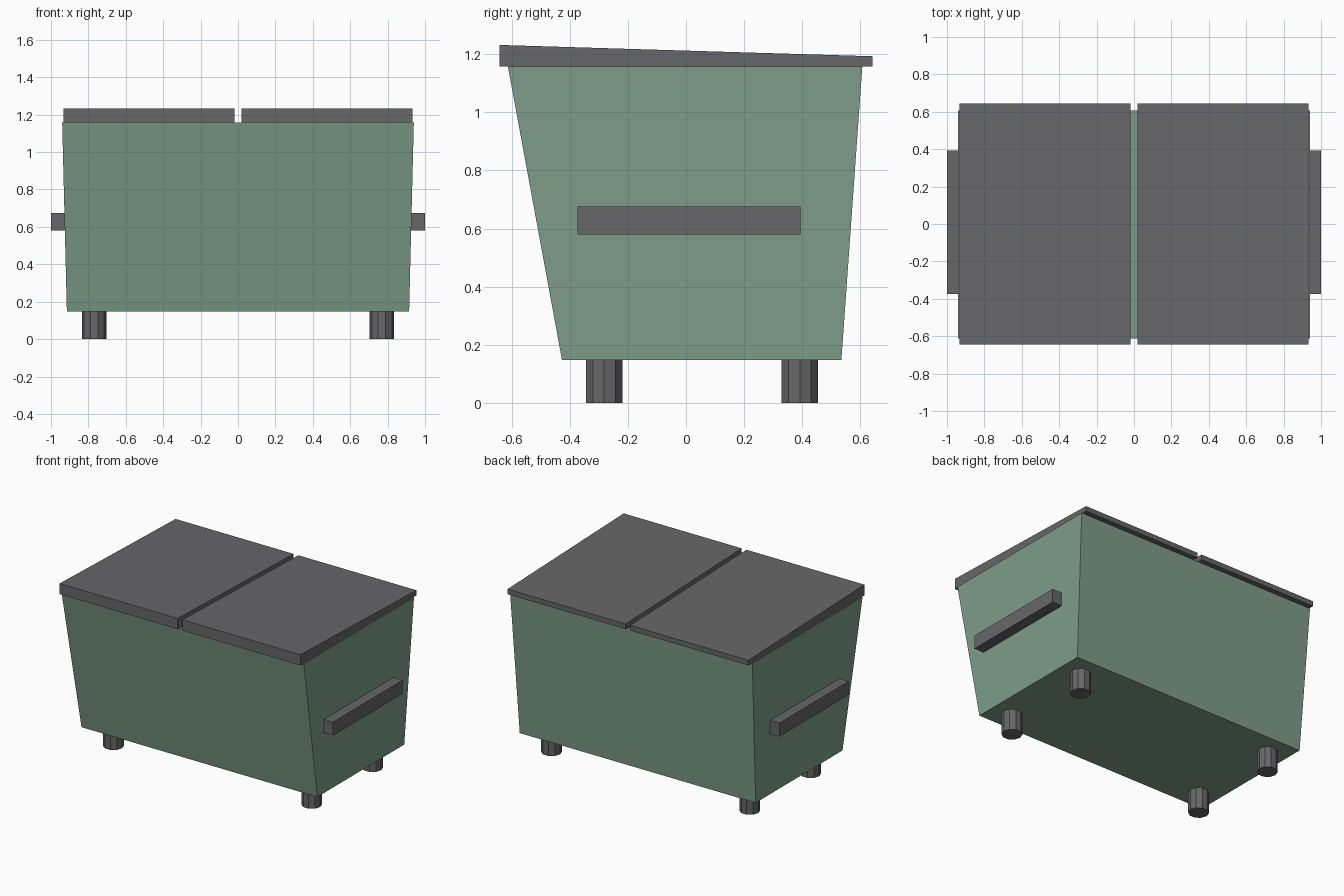
import bpy
import bmesh
from math import pi
from mathutils import Matrix

cube = bpy.data.objects.get("Cube")
if cube:
    bpy.data.objects.remove(cube, do_unlink=True)


def make_material(name, rgb):
    mat = bpy.data.materials.new(name)
    mat.use_nodes = True
    mat.diffuse_color = (*rgb, 1)
    mat.node_tree.nodes["Principled BSDF"].inputs["Base Color"].default_value = (*rgb, 1)
    return mat


green = make_material("muted_green", (0.209, 0.342, 0.250))
grey = make_material("dark_grey", (0.136, 0.133, 0.138))


def add_object(name, bm, mat):
    bmesh.ops.recalc_face_normals(bm, faces=bm.faces)
    mesh = bpy.data.meshes.new(name)
    bm.to_mesh(mesh)
    bm.free()
    mesh.materials.append(mat)
    obj = bpy.data.objects.new(name, mesh)
    bpy.context.collection.objects.link(obj)
    return obj


def block(name, x, y, z, mat, reshape=None):
    """Box between (min, max) ranges; reshape may move each corner."""
    bm = bmesh.new()
    bmesh.ops.create_cube(bm, size=1)
    for v in bm.verts:
        v.co = [r[1] if c > 0 else r[0] for c, r in zip(v.co, (x, y, z))]
        if reshape:
            reshape(v.co)
    return add_object(name, bm, mat)


# Tapered bin body: narrower floor, steeply sloping front
def taper(co):
    if co.z < 0.5:
        co.x *= 0.915 / 0.94
        co.y = -0.427 if co.y < 0 else 0.535

block("bin_body", (-0.94, 0.94), (-0.613, 0.607), (0.147, 1.157), green, taper)


# Lids thin out toward the back
def slope(co):
    if co.z > 1.2 and co.y > 0:
        co.z = 1.193

for side, sign in (("left", 1), ("right", -1)):
    def span(a, b):
        return sorted((a * sign, b * sign))

    block(side + "_lid", span(0.018, 0.934), (-0.643, 0.643), (1.157, 1.232), grey, slope)
    block(side + "_lift_bar", span(0.9, 1.0), (-0.374, 0.394), (0.58, 0.675), grey)

    # Ten-sided feet
    for end, y in (("front", -0.282), ("back", 0.392)):
        bm = bmesh.new()
        bmesh.ops.create_cone(
            bm, cap_ends=True, segments=10, radius1=0.066, radius2=0.066, depth=0.15,
            matrix=Matrix.Translation((0.769 * sign, y, 0.075)) @ Matrix.Rotation(pi / 2, 4, "Z"))
        # Keep a corner pointing sideways
        widest = max(v.co.x for v in bm.verts) - 0.769 * sign
        if widest < 0.065:
            bmesh.ops.rotate(bm, verts=bm.verts, cent=(0.769 * sign, y, 0),
                             matrix=Matrix.Rotation(pi / 2, 3, "Z"))
        add_object(f"{end}_{side}_foot", bm, grey)
